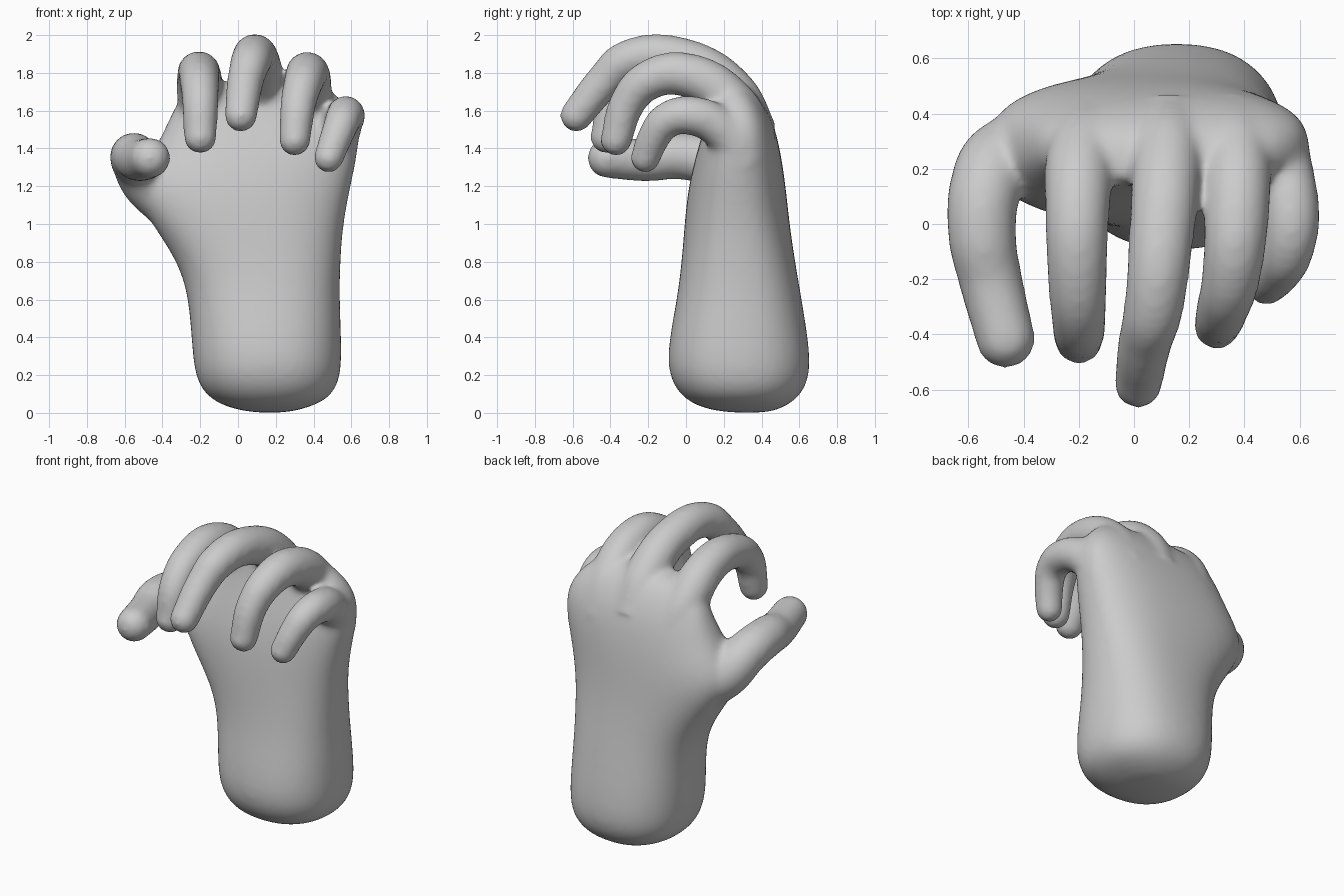
import bpy
import bmesh
from math import cos, sin, pi, copysign
from mathutils import Vector

cube = bpy.data.objects.get("Cube")
if cube:
    bpy.data.objects.remove(cube, do_unlink=True)

# Material
skin = bpy.data.materials.new("plain grey")
skin.use_nodes = True
GREY = (0.6, 0.6, 0.6, 1)
skin.diffuse_color = GREY
skin.node_tree.nodes["Principled BSDF"].inputs["Base Color"].default_value = GREY


def rounded(t, power):
    """Point on a superellipse: squarer than a circle."""
    c, s = cos(t), sin(t)
    return copysign(abs(c) ** power, c), copysign(abs(s) ** power, s)


def to_mesh(obj):
    """Turn a curve or a modified object into a plain mesh."""
    bpy.ops.object.select_all(action="DESELECT")
    obj.select_set(True)
    bpy.context.view_layer.objects.active = obj
    bpy.ops.object.convert(target="MESH")
    return bpy.context.object


def loft(name, sections, sides=24):
    """Smooth skin over a stack of (z, x_min, x_max, y_min, y_max) sections."""
    bm = bmesh.new()
    rings = []
    for z, x0, x1, y0, y1 in sections:
        ring = []
        for i in range(sides):
            # round at the wrist, squarer towards the knuckles
            u, v = rounded(2 * pi * i / sides, 0.88 - 0.07 * z)
            ring.append(bm.verts.new(((x0 + x1) / 2 + u * (x1 - x0) / 2,
                                      (y0 + y1) / 2 + v * (y1 - y0) / 2, z)))
        rings.append(ring)
    for low, high in zip(rings, rings[1:]):
        for i in range(sides):
            j = (i + 1) % sides
            bm.faces.new((low[i], low[j], high[j], high[i]))
    bm.faces.new(rings[0][::-1])
    bm.faces.new(rings[-1])
    mesh = bpy.data.meshes.new(name)
    bm.to_mesh(mesh)
    bm.free()
    obj = bpy.data.objects.new(name, mesh)
    bpy.context.collection.objects.link(obj)
    obj.modifiers.new("round", "SUBSURF").levels = 2
    return to_mesh(obj)


def digit(name, base_radius, tip_radius, path):
    """Tapered tube along a smooth path, closed by a round tip."""
    curve = bpy.data.curves.new(name, "CURVE")
    curve.dimensions = "3D"
    curve.bevel_depth = 1
    curve.bevel_resolution = 6
    curve.use_fill_caps = True
    spline = curve.splines.new("BEZIER")
    spline.bezier_points.add(len(path) - 1)
    for i, (point, co) in enumerate(zip(spline.bezier_points, path)):
        point.co = co
        point.handle_left_type = point.handle_right_type = "AUTO"
        f = i / (len(path) - 1)
        point.radius = base_radius + (tip_radius - base_radius) * f
    tube = bpy.data.objects.new(name, curve)
    bpy.context.collection.objects.link(tube)
    tube = to_mesh(tube)
    bpy.ops.mesh.primitive_uv_sphere_add(segments=24, ring_count=16,
                                         radius=tip_radius, location=Vector(path[-1]))
    return [tube, bpy.context.object]


# Wrist and palm
palm = loft("hand", [
    (0.0, 0.1, 0.24, 0.24, 0.42),
    (0.02, -0.03, 0.35, 0.1, 0.5),
    (0.07, -0.15, 0.48, -0.01, 0.59),
    (0.16, -0.22, 0.54, -0.08, 0.65),
    (0.3, -0.245, 0.555, -0.11, 0.665),
    (0.6, -0.26, 0.54, -0.05, 0.615),
    (0.8, -0.32, 0.545, -0.025, 0.58),
    (1.0, -0.46, 0.56, -0.01, 0.55),
    (1.2, -0.58, 0.6, 0.01, 0.53),
    (1.4, -0.44, 0.645, 0.06, 0.5),
    (1.55, -0.37, 0.635, 0.11, 0.46),
    (1.68, -0.31, 0.54, 0.14, 0.39),
    (1.76, -0.2, 0.42, 0.14, 0.3)])

# Thumb and fingers
parts = [palm]
parts += digit("thumb", 0.15, 0.108, [
    (-0.3, 0.26, 1.08), (-0.47, 0.24, 1.21), (-0.535, 0.14, 1.32),
    (-0.55, -0.04, 1.36), (-0.52, -0.2, 1.34), (-0.465, -0.415, 1.35)])
parts += digit("index_finger", 0.14, 0.088, [
    (-0.13, 0.35, 1.38), (-0.19, 0.25, 1.63), (-0.205, 0.06, 1.78),
    (-0.205, -0.2, 1.775), (-0.2, -0.36, 1.66), (-0.2, -0.42, 1.46)])
parts += digit("middle_finger", 0.14, 0.088, [
    (0.13, 0.35, 1.47), (0.12, 0.24, 1.7), (0.1, -0.03, 1.87),
    (0.07, -0.31, 1.865), (0.04, -0.43, 1.76), (0.015, -0.58, 1.575)])
parts += digit("ring_finger", 0.14, 0.085, [
    (0.35, 0.35, 1.4), (0.37, 0.25, 1.63), (0.37, 0.0, 1.79),
    (0.35, -0.2, 1.76), (0.32, -0.31, 1.64), (0.3, -0.37, 1.445)])
parts += digit("little_finger", 0.12, 0.08, [
    (0.5, 0.32, 1.32), (0.54, 0.19, 1.5), (0.57, 0.02, 1.575),
    (0.555, -0.1, 1.55), (0.52, -0.17, 1.46), (0.48, -0.215, 1.35)])

# Merge into one smooth skin
bpy.ops.object.select_all(action="DESELECT")
for part in parts:
    part.select_set(True)
bpy.context.view_layer.objects.active = palm
bpy.ops.object.join()
palm.data.materials.clear()
palm.data.materials.append(skin)

remesh = palm.modifiers.new("fuse", "REMESH")
remesh.mode = "VOXEL"
remesh.voxel_size = 0.018
remesh.use_smooth_shade = True
relax = palm.modifiers.new("relax", "SMOOTH")
relax.factor = 0.5
relax.iterations = 14
